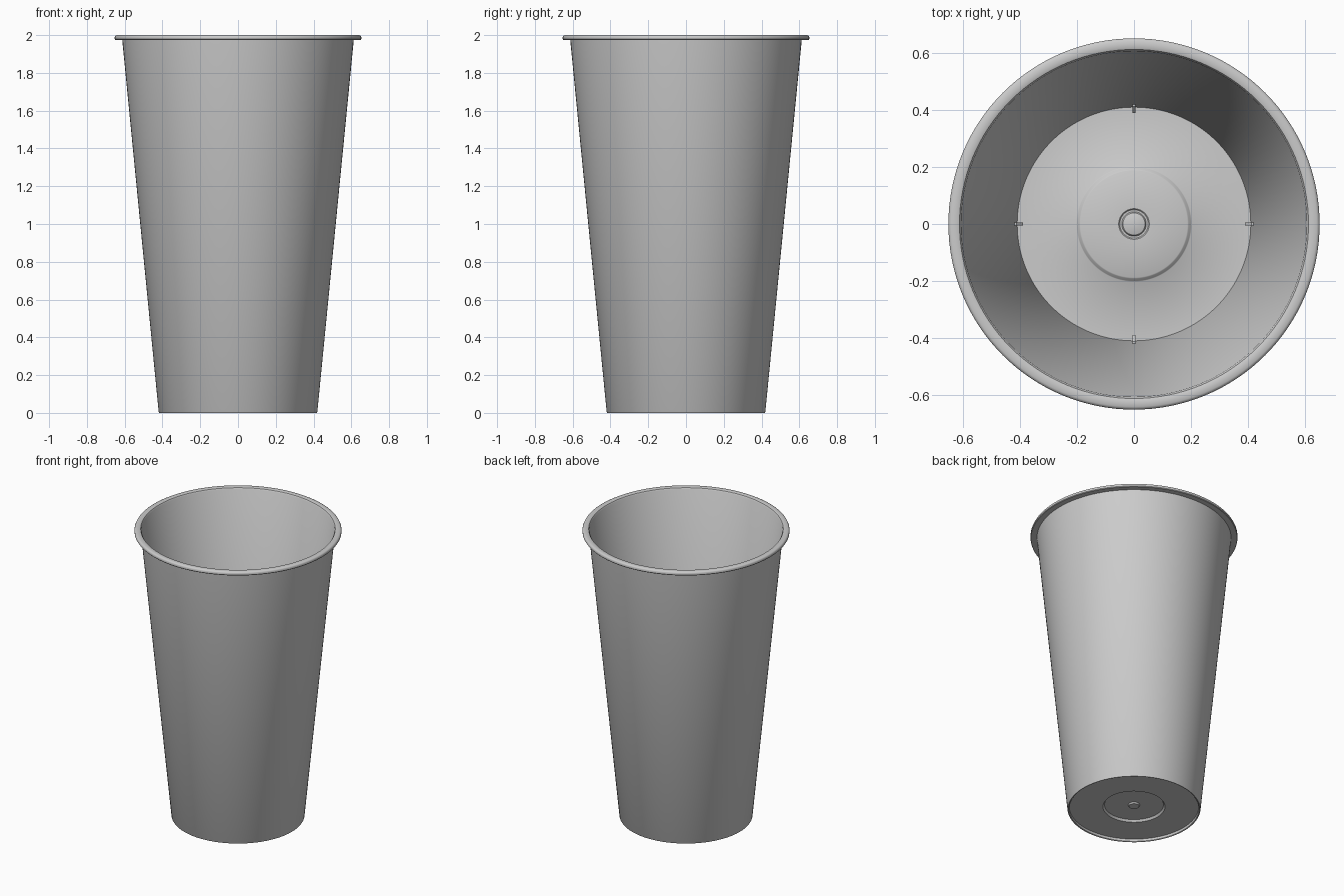
import bpy, bmesh, math

if "Cube" in bpy.data.objects:
    bpy.data.objects.remove(bpy.data.objects["Cube"])

SEG = 128


def finish(name, bm, angle=35):
    bmesh.ops.recalc_face_normals(bm, faces=bm.faces)
    mesh = bpy.data.meshes.new(name)
    bm.to_mesh(mesh)
    bm.free()
    obj = bpy.data.objects.new(name, mesh)
    bpy.context.collection.objects.link(obj)
    bpy.context.view_layer.objects.active = obj
    obj.select_set(True)
    bpy.ops.object.shade_smooth_by_angle(angle=math.radians(angle))
    obj.select_set(False)
    return obj


def lathe(name, profile):
    """Revolve (radius, z) points around z; both ends close to a centre point."""
    bm = bmesh.new()
    rings = []
    for r, z in profile:
        if r == 0:
            rings.append([bm.verts.new((0, 0, z))] * SEG)
        else:
            rings.append([bm.verts.new((r * math.cos(2 * math.pi * i / SEG),
                                        r * math.sin(2 * math.pi * i / SEG), z))
                          for i in range(SEG)])
    for a, b in zip(rings, rings[1:]):
        for i in range(SEG):
            j = (i + 1) % SEG
            bm.faces.new(dict.fromkeys((a[i], a[j], b[j], b[i])))
    return finish(name, bm)


# Cup shell: underside, foot lip, tapered wall, rim, inside wall, floor
underside = [(0, 0.022), (0.033, 0.022), (0.037, 0.032), (0.186, 0.032),
             (0.196, 0.018), (0.408, 0.018)]
foot = [(0.410, 0.003), (0.413, 0), (0.417, 0), (0.420, 0.005)]
rim = [(0.613, 1.975), (0.650, 1.975), (0.653, 1.979), (0.653, 1.990),
       (0.650, 1.996), (0.643, 2.0), (0.622, 2.0), (0.614, 1.997), (0.608, 1.988)]
floor = [(0.411, 0.030), (0.203, 0.030), (0.200, 0.032), (0.192, 0.042),
         (0.188, 0.044), (0.054, 0.044), (0.050, 0.040), (0.043, 0.040),
         (0.039, 0.046), (0.028, 0.049), (0.014, 0.051), (0, 0.052)]
lathe("cup_shell", underside + foot + rim + floor)

# Four small stacking ribs where the floor meets the wall
rib_side = [(0.390, 0.028), (0.415, 0.028), (0.425, 0.13), (0.414, 0.13), (0.390, 0.105)]
bm = bmesh.new()
for k in range(4):
    c, s = math.cos(k * math.pi / 2), math.sin(k * math.pi / 2)
    sides = [[bm.verts.new((r * c - t * s, r * s + t * c, z)) for r, z in rib_side]
             for t in (-0.005, 0.005)]
    bm.faces.new(sides[0])
    bm.faces.new(sides[1][::-1])
    for i in range(len(rib_side)):
        j = (i + 1) % len(rib_side)
        bm.faces.new((sides[0][i], sides[0][j], sides[1][j], sides[1][i]))
finish("stacking_ribs", bm)
